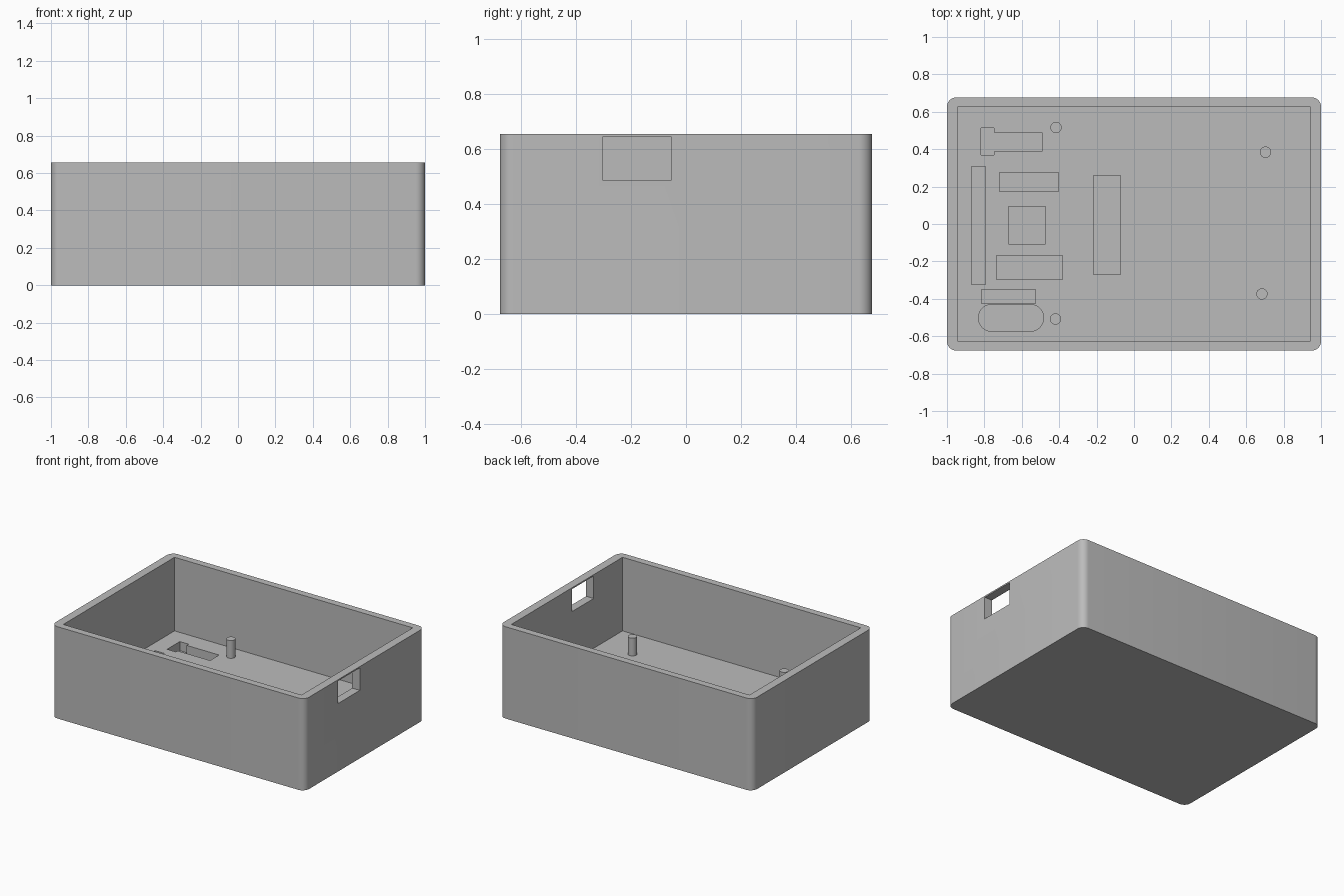
import bpy, bmesh
from math import cos, sin, pi, radians

cube = bpy.data.objects.get("Cube")
if cube:
    bpy.data.objects.remove(cube, do_unlink=True)

HEIGHT, FLOOR, POCKET, PIN_TOP = 0.655, 0.13, 0.065, 0.257

grey = bpy.data.materials.new("matte grey")
grey.use_nodes = True
colour = (0.5, 0.5, 0.5, 1)
grey.diffuse_color = colour
grey.node_tree.nodes["Principled BSDF"].inputs["Base Color"].default_value = colour


def rect(x0, x1, y0, y1):
    return [(x0, y0), (x1, y0), (x1, y1), (x0, y1)]


def round_rect(x0, x1, y0, y1, r, steps=8):
    """Counter-clockwise rectangle outline with round corners."""
    centres = [(x1 - r, y1 - r), (x0 + r, y1 - r), (x0 + r, y0 + r), (x1 - r, y0 + r)]
    return [(cx + r * cos((q + i / steps) * pi / 2), cy + r * sin((q + i / steps) * pi / 2))
            for q, (cx, cy) in enumerate(centres) for i in range(steps + 1)]


def circle(cx, cy, r, n=32):
    return [(cx + r * cos(2 * pi * i / n), cy + r * sin(2 * pi * i / n)) for i in range(n)]


def prisms(name, outlines, z0, z1):
    """One object holding an upright prism for each outline."""
    bm = bmesh.new()
    for outline in outlines:
        face = bm.faces.new([bm.verts.new((x, y, z0)) for x, y in outline])
        top = bmesh.ops.extrude_face_region(bm, geom=[face])["geom"]
        bmesh.ops.translate(bm, vec=(0, 0, z1 - z0),
                            verts=[g for g in top if isinstance(g, bmesh.types.BMVert)])
    bmesh.ops.remove_doubles(bm, verts=bm.verts, dist=1e-5)
    bmesh.ops.recalc_face_normals(bm, faces=bm.faces)
    mesh = bpy.data.meshes.new(name)
    bm.to_mesh(mesh)
    bm.free()
    mesh.materials.append(grey)
    obj = bpy.data.objects.new(name, mesh)
    bpy.context.collection.objects.link(obj)
    return obj


def activate(obj):
    bpy.ops.object.select_all(action="DESELECT")
    obj.select_set(True)
    bpy.context.view_layer.objects.active = obj


def cut(obj, cutter):
    mod = obj.modifiers.new("cut", "BOOLEAN")
    mod.operation, mod.solver, mod.object = "DIFFERENCE", "EXACT", cutter
    activate(obj)
    bpy.ops.object.modifier_apply(modifier=mod.name)
    bpy.data.objects.remove(cutter, do_unlink=True)


def smooth(obj):
    activate(obj)
    bpy.ops.object.shade_smooth_by_angle(angle=radians(30))


# Open box with rounded upright edges
box = prisms("open_box", [round_rect(-1, 1, -0.677, 0.677, 0.05)], 0, HEIGHT)
cut(box, prisms("cavity", [rect(-0.94, 0.94, -0.627, 0.627)], FLOOR, HEIGHT + 0.1))

# Window through the +x wall
cut(box, prisms("window", [rect(0.9, 1.1, -0.302, -0.055)], 0.485, 0.645))

# Shallow pockets in the floor, one T-shaped and one with round ends
t_shape = [(-0.818, 0.369), (-0.748, 0.369), (-0.748, 0.388), (-0.492, 0.388),
           (-0.492, 0.49), (-0.748, 0.49), (-0.748, 0.513), (-0.818, 0.513)]
pockets = [
    t_shape,
    round_rect(-0.832, -0.483, -0.574, -0.43, 0.0719),
    rect(-0.719, -0.404, 0.174, 0.275),
    rect(-0.869, -0.794, -0.324, 0.307),
    rect(-0.671, -0.473, -0.108, 0.094),
    rect(-0.735, -0.382, -0.297, -0.168),
    rect(-0.816, -0.527, -0.424, -0.35),
    rect(-0.217, -0.072, -0.27, 0.26),
]
cut(box, prisms("pockets", pockets, FLOOR - POCKET, FLOOR + 0.05))
smooth(box)

# Mounting pins standing on the floor
pins = {"back_right": (-0.417, 0.516), "back_left": (0.703, 0.384),
        "front_left": (0.684, -0.374), "front_right": (-0.42, -0.508)}
for place, (x, y) in pins.items():
    smooth(prisms(place + "_pin", [circle(x, y, 0.03)], FLOOR - 0.01, PIN_TOP))
